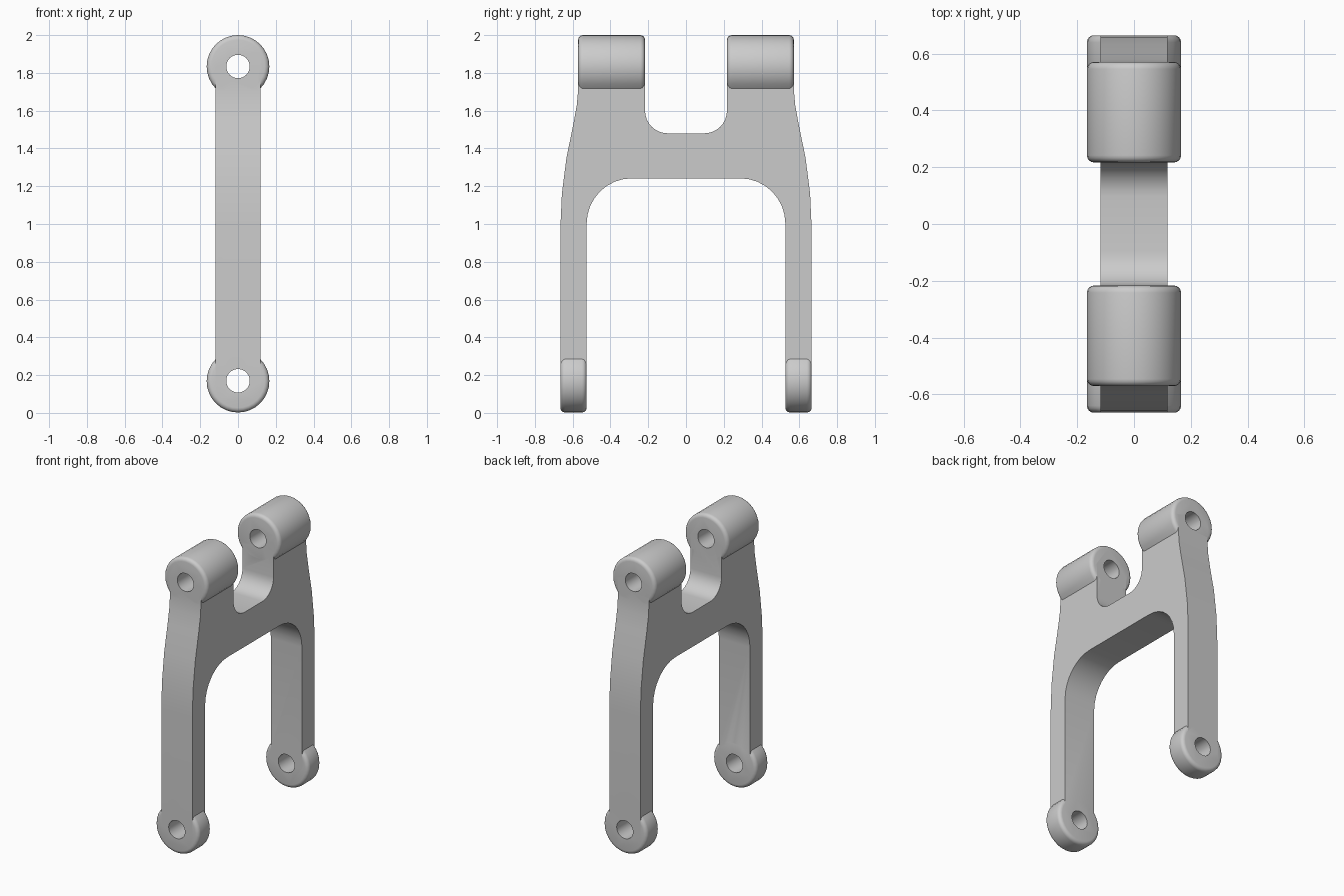
import bpy, bmesh
from math import radians, sin, cos, pi
from mathutils import Matrix

if "Cube" in bpy.data.objects:
    bpy.data.objects.remove(bpy.data.objects["Cube"])

HALF_X = 0.118
HUB_R, HOLE_R = 0.166, 0.062


def arc(cy, cz, r, a0, a1, n):
    return [(cy + r * cos(radians(a0 + (a1 - a0) * i / n)),
             cz + r * sin(radians(a0 + (a1 - a0) * i / n))) for i in range(n + 1)]


def finish(bm, name):
    bmesh.ops.recalc_face_normals(bm, faces=bm.faces[:])
    mesh = bpy.data.meshes.new(name)
    bm.to_mesh(mesh)
    bm.free()
    ob = bpy.data.objects.new(name, mesh)
    bpy.context.collection.objects.link(ob)
    return ob


def cylinder_y(name, r, y0, y1, z, bevel=0.0):
    bm = bmesh.new()
    m = Matrix.Translation((0, (y0 + y1) / 2, z)) @ Matrix.Rotation(pi / 2, 4, 'X')
    bmesh.ops.create_cone(bm, cap_ends=True, segments=32, radius1=r, radius2=r,
                          depth=abs(y1 - y0), matrix=m)
    if bevel:
        rims = [e for e in bm.edges if any(len(f.verts) > 4 for f in e.link_faces)]
        bmesh.ops.bevel(bm, geom=rims, offset=bevel, segments=4, profile=0.5,
                        affect='EDGES')
    return finish(bm, name)


def boolean(target, tool, operation):
    mod = target.modifiers.new(tool.name, 'BOOLEAN')
    mod.object, mod.operation, mod.solver = tool, operation, 'EXACT'
    bpy.context.view_layer.objects.active = target
    bpy.ops.object.modifier_apply(modifier=mod.name)
    bpy.data.objects.remove(tool)


# H-shaped frame: half outline from top centre to underside centre, then mirrored
half = arc(0.217 - 0.12, 1.60, 0.12, 270, 360, 8)
half += [(0.217, 1.834), (0.571, 1.834), (0.571, 1.71), (0.578, 1.63), (0.596, 1.53),
         (0.633, 1.35), (0.657, 1.16), (0.665, 0.98), (0.665, 0.17), (0.526, 0.17)]
half += arc(0.526 - 0.24, 1.002, 0.24, 0, 90, 8)
outline = half + [(-y, z) for y, z in reversed(half)]
bm = bmesh.new()
face = bm.faces.new([bm.verts.new((-HALF_X, y, z)) for y, z in outline])
ext = bmesh.ops.extrude_face_region(bm, geom=[face])
bmesh.ops.translate(bm, vec=(2 * HALF_X, 0, 0),
                    verts=[v for v in ext['geom'] if isinstance(v, bmesh.types.BMVert)])
frame = finish(bm, "suspension_link")

# Rounded hubs: long ones on top, thin ones at the feet
for s in (-1, 1):
    for y0, y1, z in ((0.217, 0.571, 1.834), (0.526, 0.665, 0.168)):
        lo, hi = sorted((s * y0, s * y1))
        boolean(frame, cylinder_y("hub", HUB_R, lo, hi, z, 0.025), 'UNION')

# Pin holes
for z in (1.834, 0.17):
    boolean(frame, cylinder_y("pin_hole", HOLE_R, -1, 1, z), 'DIFFERENCE')

# Smooth shading on the rounded rims, crisp edges elsewhere
bpy.ops.object.select_all(action='DESELECT')
frame.select_set(True)
bpy.context.view_layer.objects.active = frame
bpy.ops.object.shade_smooth_by_angle(angle=radians(30))
